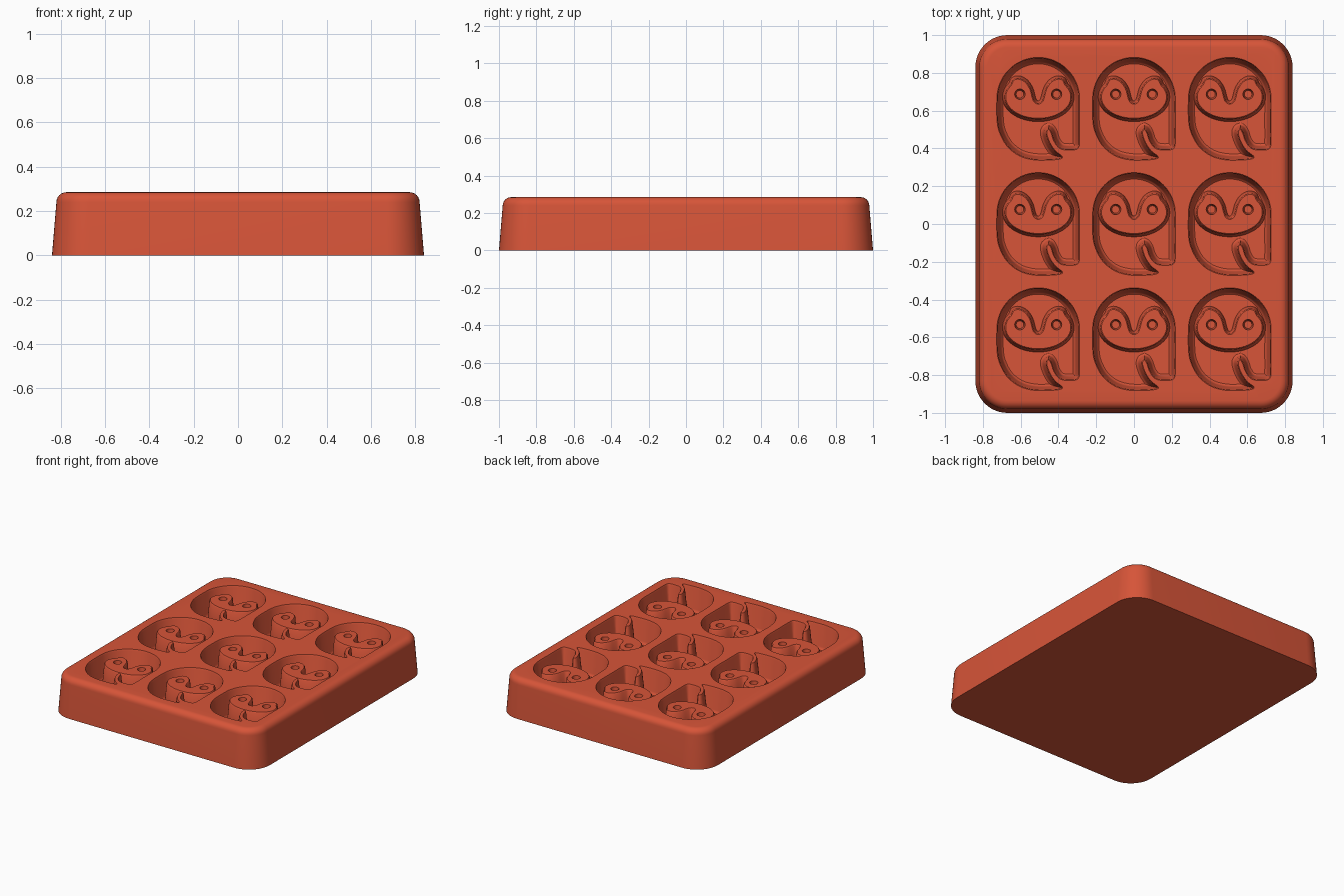
import bpy, bmesh
from math import sin, cos, pi, radians
from mathutils import Vector

cube = bpy.data.objects.get("Cube")
if cube:
    bpy.data.objects.remove(cube, do_unlink=True)

HEIGHT = 0.285
FLOOR = 0.11


def arc(cx, cy, rx, ry, start, end, n):
    steps = [radians(start + (end - start) * i / n) for i in range(n + 1)]
    return [Vector((cx + rx * cos(a), cy + ry * sin(a))) for a in steps]


def smooth_loop(points, n=4):
    """Closed Catmull-Rom curve through the points."""
    pts = [Vector(p) for p in points]
    out = []
    for i, b in enumerate(pts):
        a, c, d = pts[i - 1], pts[(i + 1) % len(pts)], pts[(i + 2) % len(pts)]
        for k in range(n):
            t = k / n
            out.append(b + 0.5 * t * ((c - a) + t * ((2*a - 5*b + 4*c - d) + t * (3*b - a - 3*c + d))))
    return out


def offset(loop, dist):
    """Move a counter-clockwise loop outward by dist."""
    out = []
    for i, p in enumerate(loop):
        e1 = (p - loop[i - 1]).normalized()
        e2 = (loop[(i + 1) % len(loop)] - p).normalized()
        n1, n2 = Vector((e1.y, -e1.x)), Vector((e2.y, -e2.x))
        m = (n1 + n2).normalized()
        out.append(p + m * dist / max(m.dot(n1), 0.7))
    return out


def loft(name, levels):
    """Capped solid through (height, loop) levels."""
    bm = bmesh.new()
    rings = [[bm.verts.new((p.x, p.y, z)) for p in loop] for z, loop in levels]
    for low, high in zip(rings, rings[1:]):
        for i in range(len(low)):
            j = (i + 1) % len(low)
            bm.faces.new((low[i], low[j], high[j], high[i]))
    bm.faces.new(rings[0][::-1])
    bm.faces.new(rings[-1])
    mesh = bpy.data.meshes.new(name)
    bm.to_mesh(mesh)
    bm.free()
    obj = bpy.data.objects.new(name, mesh)
    bpy.context.collection.objects.link(obj)
    return obj


def subtract(target, cutter):
    """Apply a boolean difference and drop the cutter."""
    mod = target.modifiers.new("cut", 'BOOLEAN')
    mod.operation, mod.solver, mod.object = 'DIFFERENCE', 'EXACT', cutter
    bpy.context.view_layer.update()
    graph = bpy.context.evaluated_depsgraph_get()
    mesh = bpy.data.meshes.new_from_object(target.evaluated_get(graph))
    target.modifiers.clear()
    target.data = mesh
    bpy.data.objects.remove(cutter, do_unlink=True)


# tray block: drafted sides and a rounded top edge
def rounded_rect(inset):
    r, hx, hy = 0.17 - inset, 0.67, 0.83
    corners = [(hx, hy, 0), (-hx, hy, 90), (-hx, -hy, 180), (hx, -hy, 270)]
    return [p for x, y, a in corners for p in arc(x, y, r, r, a, a + 90, 12)]


levels = [(0, rounded_rect(0)), (HEIGHT - 0.045, rounded_rect(0.02))]
for i in range(1, 7):
    a = radians(15 * i)
    levels.append((HEIGHT - 0.045 * (1 - sin(a)), rounded_rect(0.02 + 0.045 * (1 - cos(a)))))
tray = loft("mould_tray", levels)

# bird-shaped cavity: round head, curved tail, and a wing split off by a fin
bird = arc(0, 0.053, 0.217, 0.217, 0, 180, 14)
bird += [(-0.217, -0.05), (-0.205, -0.12), (-0.165, -0.195), (-0.1, -0.247), (-0.02, -0.269),
         (0.07, -0.269), (0.118, -0.263), (0.125, -0.252), (0.09, -0.224), (0.06, -0.18),
         (0.043, -0.128), (0.055, -0.108), (0.07, -0.128), (0.082, -0.165), (0.105, -0.2),
         (0.135, -0.215), (0.19, -0.216), (0.212, -0.204), (0.217, -0.17), (0.217, -0.06)]
bird = smooth_loop(bird)
cavity = loft("cavity_cutter", [
    (FLOOR, offset(bird, -0.032)), (FLOOR + 0.006, offset(bird, -0.024)),
    (FLOOR + 0.02, offset(bird, -0.018)), (HEIGHT - 0.012, offset(bird, -0.003)),
    (HEIGHT, offset(bird, 0.002)), (HEIGHT + 0.02, offset(bird, 0.002))])

# raised face with a brow and beak notch
half = [(p.x, p.y) for p in arc(0, 0.062, 0.178, 0.118, -90, 35, 9)]
half += [(0.132, 0.156), (0.1, 0.162), (0.064, 0.143), (0.039, 0.105), (0.027, 0.062), (0.018, 0.04)]
face = smooth_loop(half + [(0, 0.03)] + [(-x, y) for x, y in half[:0:-1]])
face_top = HEIGHT - 0.03
face_island = loft("face_island", [
    (FLOOR - 0.02, offset(face, 0.014)), (FLOOR + 0.02, offset(face, 0.01)),
    (face_top - 0.008, face), (face_top, offset(face, -0.006))])

# eye holes
for side in (-1, 1):
    eye = [arc(side * 0.097, 0.077, r, r, 0, 345, 23) for r in (0.02, 0.029)]
    subtract(face_island, loft("eye_cutter", [(face_top - 0.06, eye[0]), (face_top + 0.01, eye[1])]))
subtract(cavity, face_island)

# three by three grid of cavities
bm = bmesh.new()
for col in (-1, 0, 1):
    for row in (-1, 0, 1):
        start = len(bm.verts)
        bm.from_mesh(cavity.data)
        bm.verts.ensure_lookup_table()
        bmesh.ops.translate(bm, verts=bm.verts[start:], vec=(col * 0.507, row * 0.61, 0))
bm.to_mesh(cavity.data)
bm.free()
subtract(tray, cavity)

# terracotta silicone
mat = bpy.data.materials.new("terracotta_red")
mat.use_nodes = True
colour = (0.68, 0.09, 0.04, 1)
mat.diffuse_color = colour
mat.node_tree.nodes["Principled BSDF"].inputs["Base Color"].default_value = colour
tray.data.materials.clear()
tray.data.materials.append(mat)

bpy.ops.object.select_all(action='DESELECT')
tray.select_set(True)
bpy.context.view_layer.objects.active = tray
bpy.ops.object.shade_smooth_by_angle(angle=radians(35))
